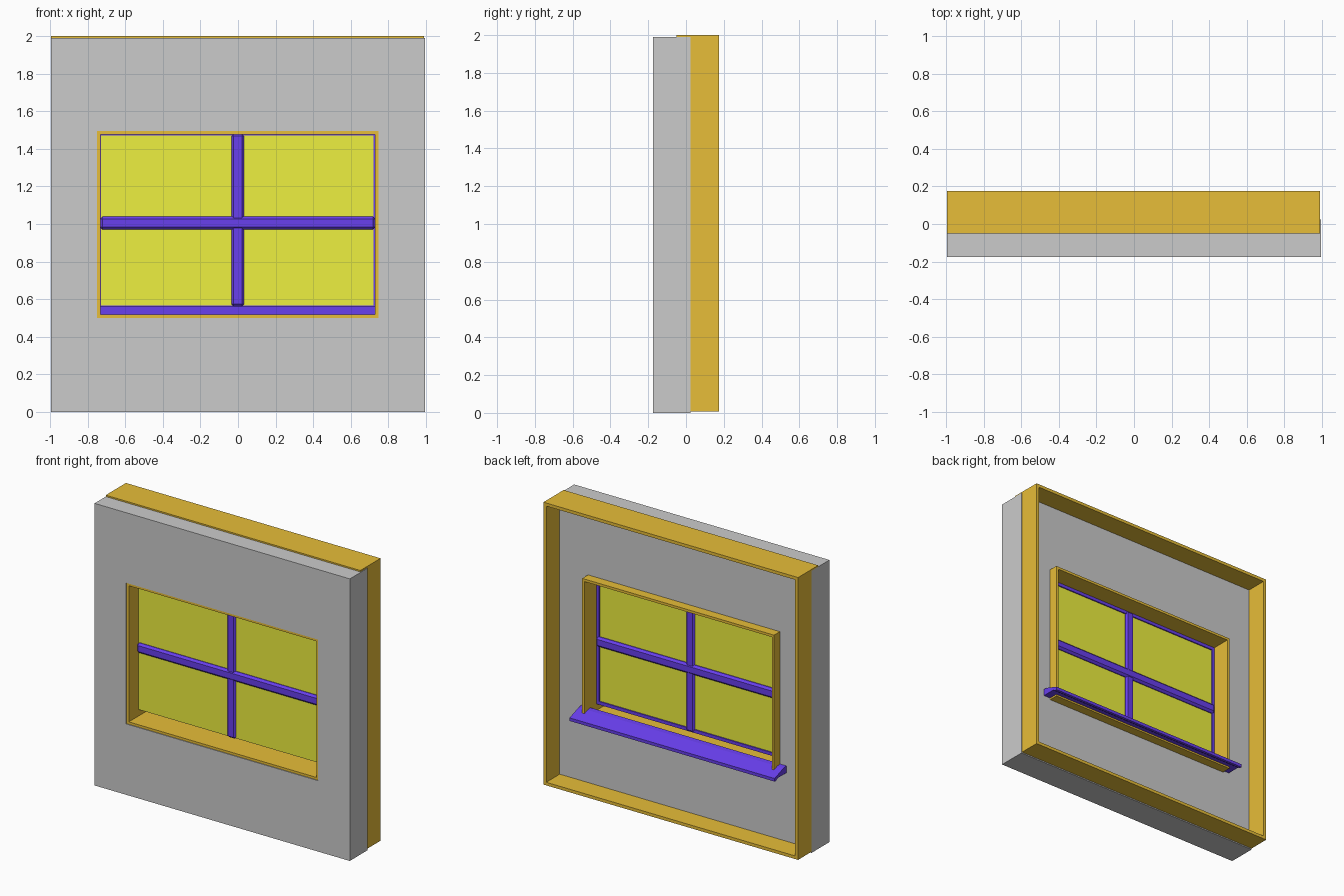
import bpy, bmesh

if "Cube" in bpy.data.objects:
    bpy.data.objects.remove(bpy.data.objects["Cube"])


def material(name, rgb):
    m = bpy.data.materials.new(name)
    m.diffuse_color = (*rgb, 1)
    m.use_nodes = True
    m.node_tree.nodes["Principled BSDF"].inputs["Base Color"].default_value = m.diffuse_color
    return m


WOOD = material("orange_wood", (0.8, 0.51, 0.04))
TRIM = material("blue_trim", (0.14, 0.05, 0.85))
GLASS = material("yellow_glass", (0.85, 0.87, 0.05))


def finish(name, bm, mat=None):
    bmesh.ops.recalc_face_normals(bm, faces=bm.faces)
    me = bpy.data.meshes.new(name)
    bm.to_mesh(me)
    bm.free()
    ob = bpy.data.objects.new(name, me)
    bpy.context.collection.objects.link(ob)
    if mat:
        me.materials.append(mat)
    return ob


def box(name, x, y, z, mat=None, bevel=0):
    bm = bmesh.new()
    bmesh.ops.create_cube(bm, size=1)
    for v in bm.verts:
        v.co = [lo + (c + 0.5) * (hi - lo) for c, (lo, hi) in zip(v.co, (x, y, z))]
    ob = finish(name, bm, mat)
    if bevel:
        mod = ob.modifiers.new("chamfer", "BEVEL")
        mod.width = bevel
        mod.segments = 1
    return ob


def ring(name, outer, inner, y, mat=None):
    """Rectangular frame; outer and inner are (x0, x1, z0, z1), y is (front, back)."""
    bm = bmesh.new()
    loops = []
    for (x0, x1, z0, z1), yy in ((outer, y[0]), (inner, y[0]), (inner, y[1]), (outer, y[1])):
        corners = ((x0, z0), (x1, z0), (x1, z1), (x0, z1))
        loops.append([bm.verts.new((px, yy, pz)) for px, pz in corners])
    for k in range(4):
        a, b = loops[k], loops[(k + 1) % 4]
        for i in range(4):
            j = (i + 1) % 4
            bm.faces.new((a[i], a[j], b[j], b[i]))
    return finish(name, bm, mat)


# Wall with the window opening
ring("wall", (-0.997, 0.995, 0, 1.99), (-0.75, 0.747, 0.5, 1.495), (-0.175, 0.025))

# Timber frame around the back of the wall
ring("outer_frame", (-0.997, 0.99, 0.008, 2.0), (-0.975, 0.968, 0.03, 1.978), (-0.05, 0.175), WOOD)

# Timber lining of the opening
ring("window_lining", (-0.75, 0.747, 0.5, 1.495), (-0.733, 0.73, 0.517, 1.477), (-0.17, 0.09), WOOD)

# Thin sash behind the panes
ring("sash", (-0.736, 0.733, 0.562, 1.48), (-0.715, 0.71, 0.585, 1.455), (-0.06, -0.045), TRIM)

# Four panes
for i, x in enumerate(((-0.73, -0.02), (0.02, 0.722))):
    for j, z in enumerate(((0.566, 0.99), (1.02, 1.47))):
        box(f"pane_{i}{j}", x, (-0.066, -0.053), z, GLASS)

# Chamfered glazing bars
box("horizontal_bar", (-0.735, 0.732), (-0.085, -0.033), (0.97, 1.04), TRIM, 0.014)
box("vertical_bar", (-0.035, 0.032), (-0.08, -0.038), (0.562, 1.48), TRIM, 0.012)

# Sloping sill, profile swept along x
profile = ((0.022, 0.562), (0.055, 0.557), (0.155, 0.522), (0.155, 0.5), (0.14, 0.498), (0.12, 0.512), (0.022, 0.512))
bm = bmesh.new()
face = bm.faces.new([bm.verts.new((-0.8, y, z)) for y, z in profile])
side = bmesh.ops.extrude_face_region(bm, geom=[face])["geom"]
bmesh.ops.translate(bm, vec=(1.6, 0, 0), verts=[g for g in side if isinstance(g, bmesh.types.BMVert)])
if sum(f.calc_center_median().x < -0.79 for f in bm.faces) == 0:
    bmesh.ops.holes_fill(bm, edges=bm.edges)
finish("sill", bm, TRIM)
